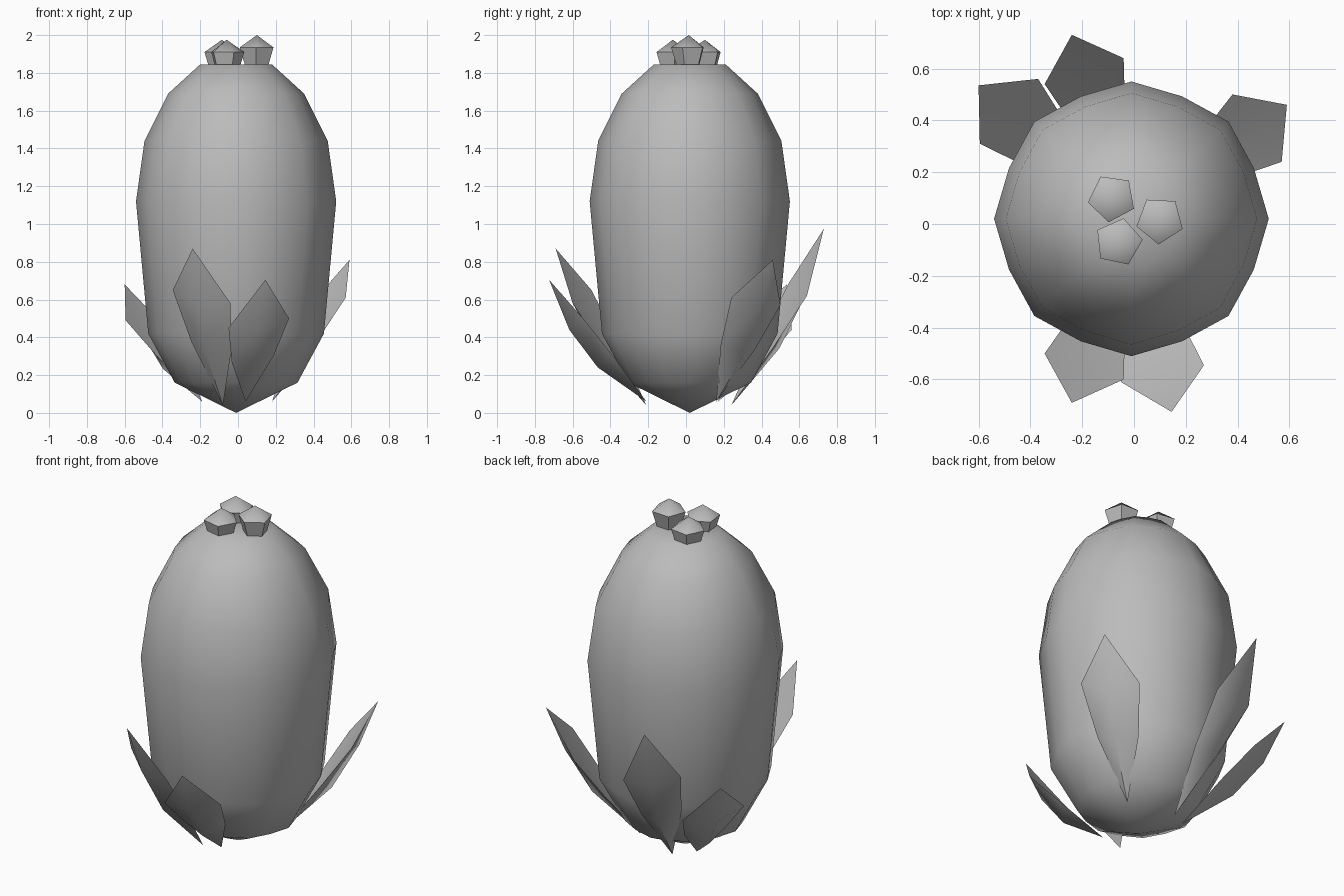
import bpy
import bmesh
from math import cos, sin, pi, radians
from mathutils import Vector

cube = bpy.data.objects.get("Cube")
if cube:
    bpy.data.objects.remove(cube, do_unlink=True)

grey = bpy.data.materials.new("plain grey")
grey.use_nodes = True
GREY = (0.5, 0.5, 0.5, 1)
grey.diffuse_color = GREY
grey.node_tree.nodes["Principled BSDF"].inputs["Base Color"].default_value = GREY


def finish(bm, name, angle):
    bmesh.ops.recalc_face_normals(bm, faces=bm.faces)
    mesh = bpy.data.meshes.new(name)
    bm.to_mesh(mesh)
    bm.free()
    obj = bpy.data.objects.new(name, mesh)
    bpy.context.collection.objects.link(obj)
    mesh.materials.append(grey)
    bpy.ops.object.select_all(action='DESELECT')
    obj.select_set(True)
    bpy.context.view_layer.objects.active = obj
    bpy.ops.object.shade_smooth_by_angle(angle=radians(angle))
    return obj


def bridge(bm, lower, upper):
    n = len(lower)
    for i in range(n):
        j = (i + 1) % n
        bm.faces.new((lower[i], lower[j], upper[j], upper[i]))


def fan(bm, ring, point):
    for i in range(len(ring)):
        bm.faces.new((ring[i], ring[(i + 1) % len(ring)], point))


def lathe(name, centre, profile, sides, turn, bottom, top, rib, angle):
    """Rings of (radius, z), closed by an apex height or a flat cap (None)."""
    bm = bmesh.new()
    x, y = centre
    rings = []
    for r, z in profile:
        ring = []
        for i in range(sides):
            a = radians(turn) + 2 * pi * i / sides
            k = r * (rib if i % 2 else 1)
            ring.append(bm.verts.new((x + k * cos(a), y + k * sin(a), z)))
        rings.append(ring)
    for a, b in zip(rings, rings[1:]):
        bridge(bm, a, b)
    for ring, z in ((rings[0], bottom), (rings[-1], top)):
        if z is None:
            bm.faces.new(ring)
        else:
            fan(bm, ring, bm.verts.new((x, y, z)))
    return finish(bm, name, angle)


# Ribbed barrel body
body = [(0.325, 0.16), (0.465, 0.42), (0.53, 1.12),
        (0.485, 1.44), (0.36, 1.69), (0.19, 1.845)]
lathe("body", (-0.01, 0.02), body, 16, 0, 0.0, None, 0.965, 50)

# Three faceted buds on the crown
for name, centre, turn, top in (("back_bud", (-0.085, 0.1), 46, 1.975),
                                ("left_bud", (0.1, 0.015), -21, 2.0),
                                ("front_bud", (-0.06, -0.07), 6, 1.975)):
    lathe(name, centre, [(0.065, top - 0.16), (0.094, top - 0.065)],
          5, turn, None, top, 1, 60)


# Pointed leaves with a rounded outer keel and a shallow hollow inside
def leaf(name, base, side_a, side_b, tip):
    base, a, b, tip = (Vector(p) for p in (base, side_a, side_b, tip))
    out = (b - a).cross(tip - base).normalized()
    if out.dot(Vector((tip.x, tip.y, -1))) < 0:
        out.negate()
    bm = bmesh.new()
    rings = []
    for t, width, keel in ((0.55, 0.7, 0.075), (1, 1, 0.055)):
        mid = base.lerp((a + b) / 2, t)
        half = (b - a) / 2 * width
        points = (mid - half, mid + out * keel, mid + half, mid + out * 0.01)
        rings.append([bm.verts.new(p) for p in points])
    fan(bm, rings[0], bm.verts.new(base))
    bridge(bm, *rings)
    fan(bm, rings[1], bm.verts.new(tip))
    finish(bm, name, 65)


leaf("front_right_leaf", (-0.08, -0.21, 0.04), (-0.345, -0.5, 0.65),
     (-0.04, -0.6, 0.58), (-0.24, -0.69, 0.87))
leaf("front_left_leaf", (0.04, -0.21, 0.06), (-0.05, -0.61, 0.45),
     (0.27, -0.545, 0.5), (0.145, -0.725, 0.705))
leaf("back_left_leaf", (0.18, 0.16, 0.06), (0.57, 0.24, 0.61),
     (0.38, 0.5, 0.57), (0.59, 0.46, 0.81))
leaf("back_leaf", (-0.08, 0.24, 0.04), (-0.04, 0.64, 0.62),
     (-0.345, 0.54, 0.68), (-0.24, 0.73, 0.975))
leaf("back_right_leaf", (-0.19, 0.17, 0.06), (-0.595, 0.31, 0.49),
     (-0.37, 0.56, 0.44), (-0.6, 0.535, 0.68))
